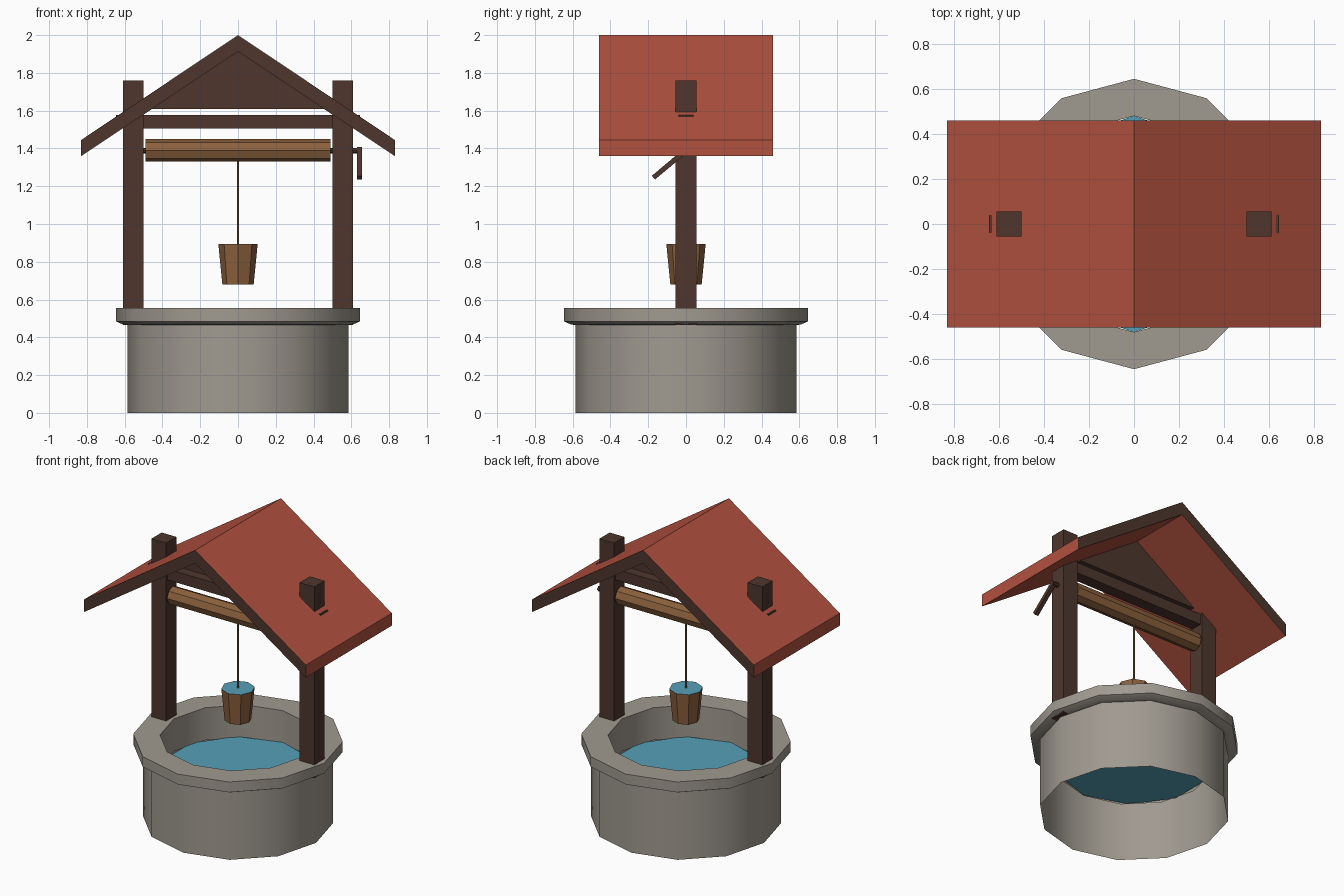
import bpy, bmesh, math
from mathutils import Vector, Matrix

if "Cube" in bpy.data.objects:
    bpy.data.objects.remove(bpy.data.objects["Cube"])


def material(name, rgb):
    m = bpy.data.materials.new(name)
    lin = [(c / 255 / 12.92) if c < 10 else ((c / 255 + 0.055) / 1.055) ** 2.4 for c in rgb]
    m.diffuse_color = (*lin, 1)
    m.use_nodes = True
    m.node_tree.nodes["Principled BSDF"].inputs["Base Color"].default_value = m.diffuse_color
    return m


STONE = material("grey stone", (160, 154, 144))
DARK = material("dark timber", (78, 54, 45))
WOOD = material("light wood", (140, 97, 61))
RED = material("red roof", (178, 82, 63))
WATER = material("blue water", (86, 160, 184))


def finish(name, bm, *mats):
    me = bpy.data.meshes.new(name)
    bm.to_mesh(me)
    bm.free()
    for m in mats:
        me.materials.append(m)
    ob = bpy.data.objects.new(name, me)
    bpy.context.collection.objects.link(ob)
    return ob


def box(name, lo, hi, mat, pivot=None, angle=0):
    """Axis-aligned box between two corners, optionally turned about x at a pivot."""
    lo, hi = Vector(lo), Vector(hi)
    bm = bmesh.new()
    bmesh.ops.create_cube(bm, size=1, matrix=Matrix.Translation((lo + hi) / 2)
                          @ Matrix.Diagonal((*(hi - lo), 1)))
    if pivot:
        bmesh.ops.rotate(bm, verts=bm.verts, cent=pivot, matrix=Matrix.Rotation(angle, 3, 'X'))
    return finish(name, bm, mat)


def extrude_y(name, profile, y, *mats):
    """Prism from an xz outline, running from -y to y."""
    bm = bmesh.new()
    f = bm.faces.new([bm.verts.new((px, -y, pz)) for px, pz in profile])
    new = bmesh.ops.extrude_face_region(bm, geom=[f])["geom"]
    bmesh.ops.translate(bm, vec=(0, 2 * y, 0),
                        verts=[v for v in new if isinstance(v, bmesh.types.BMVert)])
    bmesh.ops.recalc_face_normals(bm, faces=bm.faces)
    return finish(name, bm, *mats)


def rod(name, sides, r1, r2, z0, z1, mat, along_x=False, zc=0):
    """Capped cone/cylinder along z, or along x at height zc."""
    bm = bmesh.new()
    bmesh.ops.create_cone(bm, cap_ends=True, segments=sides, radius1=r1, radius2=r2, depth=z1 - z0,
                          matrix=Matrix.Translation((0, 0, (z0 + z1) / 2)))
    if along_x:
        bmesh.ops.rotate(bm, verts=bm.verts, matrix=Matrix.Rotation(math.pi / 2, 3, 'Y'))
        bmesh.ops.translate(bm, verts=bm.verts, vec=(0, 0, zc))
    return finish(name, bm, mat)


# Stone wall and rim: one twelve-sided lathe, open underneath
profile = [(0.585, 0), (0.585, 0.465), (0.61, 0.468), (0.645, 0.485),
           (0.645, 0.555), (0.48, 0.555), (0.48, 0.335)]
N = 12
bm = bmesh.new()
rings = [[bm.verts.new((r * math.cos(math.tau * i / N), r * math.sin(math.tau * i / N), z))
          for i in range(N)] for r, z in profile]
for a, b in zip(rings, rings[1:]):
    for i in range(N):
        j = (i + 1) % N
        bm.faces.new((a[i], a[j], b[j], b[i]))
wall = finish("stone_wall", bm, STONE)
wall.data.shade_smooth()
wall.data.set_sharp_from_angle(angle=math.radians(35))

# Water surface in the well
bm = bmesh.new()
bmesh.ops.create_circle(bm, cap_ends=True, segments=10, radius=0.48,
                        matrix=Matrix.Translation((0, 0, 0.34)))
bmesh.ops.recalc_face_normals(bm, faces=bm.faces)
for f in bm.faces:
    if f.normal.z < 0:
        f.normal_flip()
finish("well_water", bm, WATER)

# Posts and cross beam
for side, s in (("left", -1), ("right", 1)):
    xs = sorted((s * 0.5, s * 0.61))
    box(side + "_post", (xs[0], -0.055, 0.465), (xs[1], 0.055, 1.76), DARK)
box("cross_beam", (-0.645, -0.04, 1.505), (0.645, 0.04, 1.578), DARK)

# Roof with timber gable ends, and the gable panel inside
roof = extrude_y("roof", [(0, 2), (-0.83, 1.445), (-0.83, 1.36), (0, 1.912),
                          (0.83, 1.36), (0.83, 1.445)], 0.46, RED, DARK)
for p in roof.data.polygons:
    p.material_index = 1 if abs(p.normal.y) > 0.9 else 0
extrude_y("gable_panel", [(0, 1.93), (-0.48, 1.608), (0.48, 1.608)], 0.03, DARK)

# Winding drum, axle and crank arm
rod("drum", 8, 0.06, 0.06, -0.49, 0.49, WOOD, True, 1.39)
rod("axle", 8, 0.015, 0.015, -0.52, 0.65, DARK, True, 1.388)
box("crank_arm", (0.63, -0.013, 1.165), (0.657, 0.013, 1.40), DARK,
    (0.64, 0, 1.39), -math.radians(50))

# Rope and bucket filled with water
rod("rope", 6, 0.007, 0.007, 0.86, 1.36, WOOD)
bucket = rod("bucket", 8, 0.083, 0.104, 0.68, 0.893, WOOD)
bucket.data.materials.append(WATER)
for p in bucket.data.polygons:
    p.material_index = 1 if p.normal.z > 0.9 else 0
